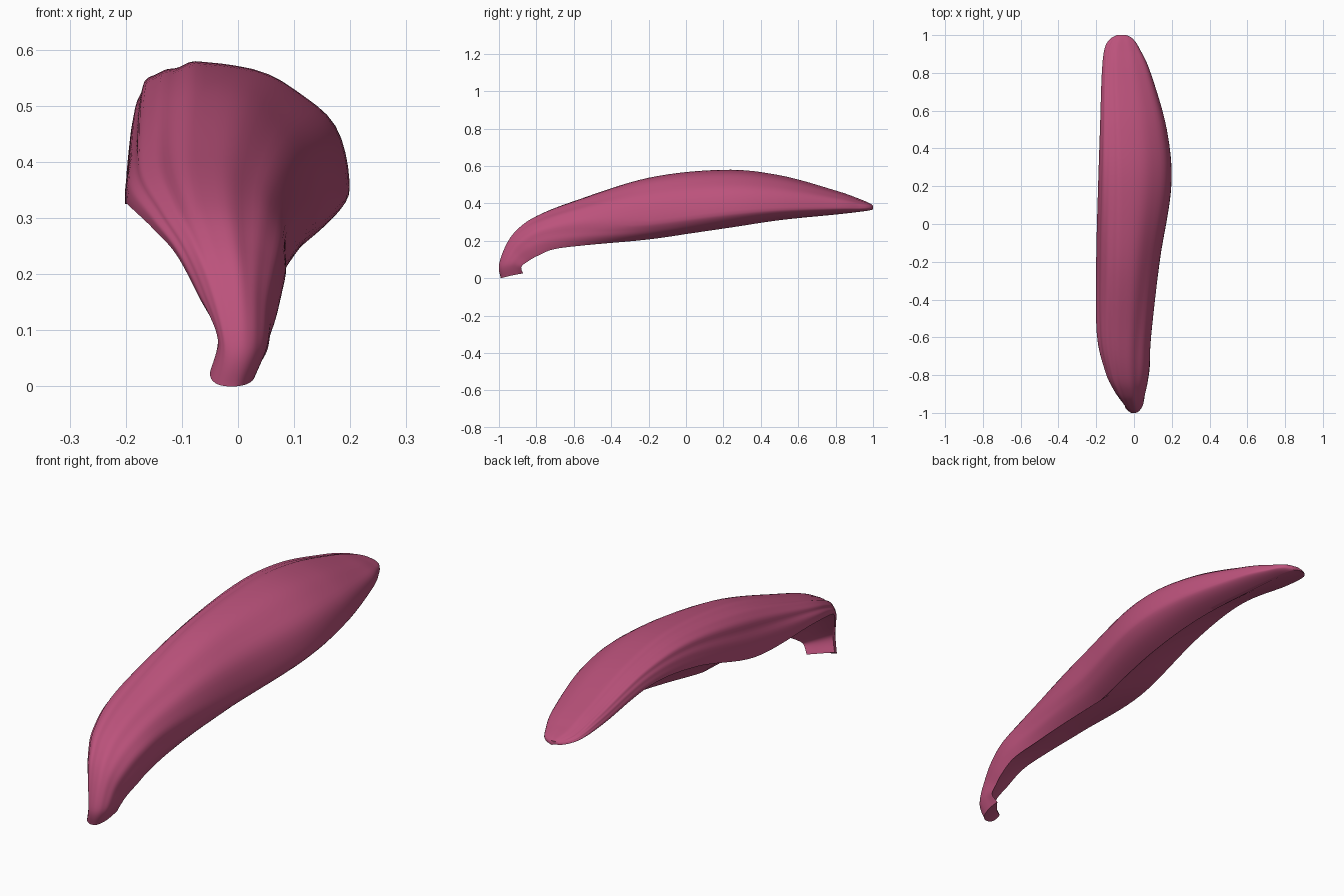
import bpy
import bmesh
import math
from mathutils import Vector

old_cube = bpy.data.objects.get("Cube")
if old_cube:
    bpy.data.objects.remove(old_cube, do_unlink=True)

# Stations from base to tip: crest y, then x and z of the left rim,
# the crest and the widest point on the right, and z of the keel
STATIONS = [
    (-.99, -.05, .025, -.01, .0, .03, .02, .025),
    (-1, -.036, .09, 0, .07, .052, .07, .06),
    (-.96, -.07, .16, -.01, .18, .06, .115, .09),
    (-.9, -.11, .235, -.03, .26, .073, .16, .12),
    (-.8, -.155, .285, -.05, .33, .085, .21, .155),
    (-.6, -.197, .325, -.06, .41, .093, .25, .177),
    (-.2, -.2, .335, -.06, .535, .135, .295, .21),
    (.2, -.19, .44, -.06, .577, .197, .345, .265),
    (.5, -.18, .47, -.07, .547, .175, .37, .31),
    (.8, -.17, .42, -.085, .465, .09, .377, .34),
    (.93, -.155, .398, -.085, .42, .03, .375, .355),
    (.98, -.125, .386, -.075, .4, -.005, .377, .362),
    (1, -.09, .377, -.065, .388, -.04, .376, .368),
]
STEPS = 8      # rows between two stations
COLUMNS = 48   # columns across the blade
HOLLOW = .12   # depth of the underside's shallow hollow


def smooth_rows(stations):
    """Catmull-Rom interpolation through the stations."""
    points = [Vector(station) for station in stations]
    points = [points[0]] + points + [points[-1]]
    rows = []
    for a, b, c, d in zip(points, points[1:], points[2:], points[3:]):
        for step in range(STEPS):
            t = step / STEPS
            rows.append(b + (c - a) * (t / 2)
                        + (a * 2 - b * 5 + c * 4 - d) * (t * t / 2)
                        + (b * 3 - a - c * 3 + d) * (t ** 3 / 2))
    rows.append(points[-1])
    return rows


def arch_point(row, across):
    """Point on the arched section, across = -1 at left rim, 1 at the keel."""
    y, left_x, left_z, crest_x, crest_z, right_x, right_z, keel_z = row
    if across < 0:
        rim_x, rim_z = left_x, left_z
        fullness, sweep, lag = .8, 90, .04
    else:
        # The right side rolls under towards the keel, less so at the base
        rim_x, rim_z = right_x, right_z
        fullness, lag = .95, .12
        sweep = 105 + 45 * min(1, max(0, (y + 1) / .8))
    angle = math.radians(abs(across) * sweep)
    rise = math.cos(angle)
    x = crest_x + (rim_x - crest_x) * math.sin(angle) ** fullness
    if rise >= 0:
        z = rim_z + (crest_z - rim_z) * rise ** fullness
    else:
        z = rim_z + (keel_z - rim_z) * rise / math.cos(math.radians(sweep))
    return Vector((x, y + lag * max(0, -y) * across ** 2, z))


def wrinkle(across, along):
    """Shallow lengthwise folds that fade at both ends and at the rims."""
    fade = math.sin(math.pi * along) * (1 - across ** 4)
    folds = (math.sin(across * 13 + along * 3)
             + .6 * math.sin(across * 27 - along * 5)
             + .5 * math.sin(across * 7 + along * 9))
    return .003 * fade * folds


def section_loop(row, along):
    """Closed section: the arch left to right, then the underside back."""
    arch = []
    for j in range(COLUMNS + 1):
        across = 2 * j / COLUMNS - 1
        outward = Vector((across, 0, 1 - abs(across))).normalized()
        arch.append(arch_point(row, across) + outward * wrinkle(across, along))
    left, keel = arch[0], arch[-1]
    inward = (arch[COLUMNS // 2] - (left + keel) / 2) * HOLLOW
    underside = []
    for j in range(COLUMNS - 1, 0, -1):
        t = j / COLUMNS
        underside.append(left.lerp(keel, t) + inward * math.sin(math.pi * t))
    return arch + underside


def make_material(name, color):
    material = bpy.data.materials.new(name)
    material.use_nodes = True
    material.diffuse_color = color
    shader = material.node_tree.nodes["Principled BSDF"]
    shader.inputs["Base Color"].default_value = color
    shader.inputs["Roughness"].default_value = .6
    return material


# Petal blade: a closed, arched body lofted along the stations
mesh = bpy.data.meshes.new("petal")
petal = bpy.data.objects.new("petal", mesh)
bpy.context.collection.objects.link(petal)
bm = bmesh.new()
rows = smooth_rows(STATIONS)
loops = []
for i, row in enumerate(rows):
    section = section_loop(row, i / (len(rows) - 1))
    loops.append([bm.verts.new(point) for point in section])
for near, far in zip(loops, loops[1:]):
    for j in range(len(near)):
        k = (j + 1) % len(near)
        bm.faces.new((near[j], near[k], far[k], far[j]))

# End caps, bridged between the arch and the underside
for loop in (loops[0], loops[-1]):
    for j in range(COLUMNS):
        corners = [loop[j], loop[j + 1], loop[-j - 1], loop[-j]]
        bm.faces.new(list(dict.fromkeys(corners)))
bmesh.ops.recalc_face_normals(bm, faces=bm.faces)
bm.to_mesh(mesh)
bm.free()
mesh.materials.append(make_material("rose pink", (.5, .085, .2, 1)))

bpy.ops.object.select_all(action="DESELECT")
petal.select_set(True)
bpy.context.view_layer.objects.active = petal
bpy.ops.object.shade_smooth_by_angle(angle=math.radians(50))
